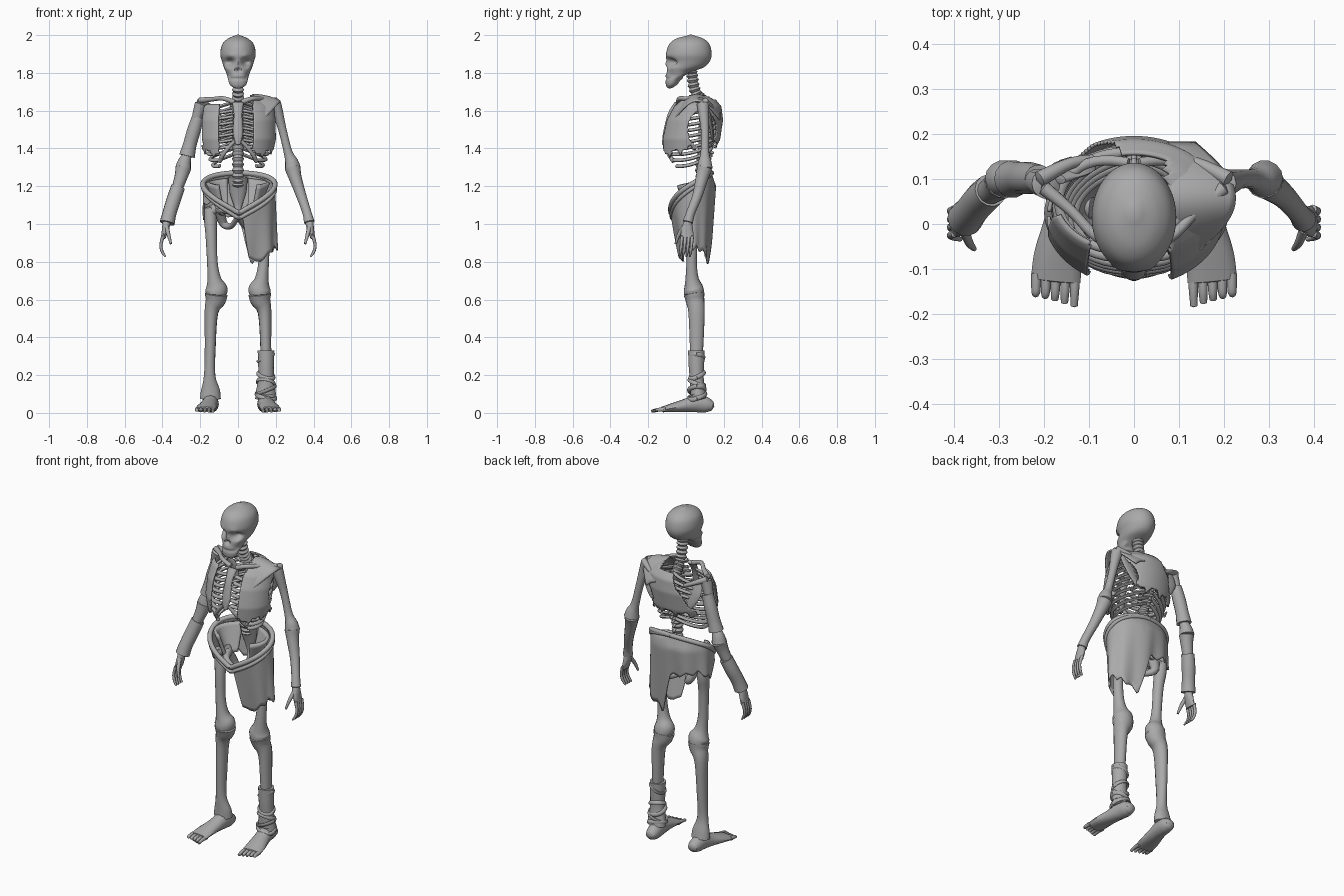
import bpy, bmesh
from math import sin, cos, pi, exp
from mathutils import Vector

cube = bpy.data.objects.get("Cube")
if cube:
    bpy.data.objects.remove(cube)

mat = bpy.data.materials.new("bone_grey")
mat.use_nodes = True
GREY = (0.4, 0.4, 0.4, 1)
mat.diffuse_color = GREY
mat.node_tree.nodes["Principled BSDF"].inputs["Base Color"].default_value = GREY
made = []


def finish(name, bm):
    bmesh.ops.recalc_face_normals(bm, faces=bm.faces[:])
    me = bpy.data.meshes.new(name)
    bm.to_mesh(me)
    bm.free()
    me.materials.append(mat)
    ob = bpy.data.objects.new(name, me)
    bpy.context.collection.objects.link(ob)
    made.append(ob)
    return ob


def spline(keys, sub):
    """Smooth curve through keys of any width."""
    out = []
    for i in range(len(keys) - 1):
        p = [keys[min(max(i + k, 0), len(keys) - 1)] for k in (-1, 0, 1, 2)]
        for s in range(sub):
            t = s / sub
            out.append([b + .5 * t * (c - a + t * (2*a - 5*b + 4*c - d + t * (3*(b - c) + d - a)))
                        for a, b, c, d in zip(*p)])
    return out + [list(keys[-1])]


def lerp(keys, t):
    t = min(max(t, keys[0][0]), keys[-1][0])
    for p, q in zip(keys, keys[1:]):
        if t <= q[0]:
            f = (t - p[0]) / (q[0] - p[0])
            return [a + (b - a) * f for a, b in zip(p[1:], q[1:])]


def bone(name, keys, side=1, n=14, sub=4, flat=False, cap=.4):
    """Loft of elliptical rings: keys are x, y, z, radius, second radius."""
    keys = [tuple(k) if len(k) == 5 else (*k, k[3]) for k in keys]
    pts = spline(keys, sub)
    pos = [Vector(p[:3]) for p in pts]
    bm = bmesh.new()
    rings, u = [], None
    for i, p in enumerate(pts):
        t = (pos[min(i + 1, len(pos) - 1)] - pos[max(i - 1, 0)]).normalized()
        if flat:
            t = Vector((0, 0, 1))
        if u is None:
            u = Vector((0, 1, 0)) if abs(t.x) > .7 else Vector((1, 0, 0))
        u = (u - t * u.dot(t)).normalized()
        w = t.cross(u)
        ring = [pos[i] + u * p[3] * cos(2*pi*k/n) + w * p[4] * sin(2*pi*k/n) for k in range(n)]
        rings.append([bm.verts.new((v.x * side, v.y, v.z)) for v in ring])
        if i in (0, len(pts) - 1):
            c = pos[i] + t * (cap * min(p[3], p[4]) * (1 if i else -1))
            pole = bm.verts.new((c.x * side, c.y, c.z))
            for k in range(n):
                bm.faces.new((pole, rings[-1][k], rings[-1][(k + 1) % n]))
    for a, b in zip(rings, rings[1:]):
        for k in range(n):
            bm.faces.new((a[k], a[(k+1) % n], b[(k+1) % n], b[k]))
    return finish(name, bm)


def sheet(name, f, nu, nv, keep=None, thick=.008):
    """Cloth or plate from a surface function, with parts torn away by a rule."""
    bm = bmesh.new()
    g = [[bm.verts.new(f(i / nu, j / nv)) for j in range(nv + 1)] for i in range(nu + 1)]
    for i in range(nu):
        for j in range(nv):
            if keep is None or keep((i + .5) / nu, (j + .5) / nv):
                bm.faces.new((g[i][j], g[i+1][j], g[i+1][j+1], g[i][j+1]))
    bmesh.ops.delete(bm, geom=[v for v in bm.verts if not v.link_faces], context='VERTS')
    bmesh.ops.remove_doubles(bm, verts=bm.verts[:], dist=.0005)
    ob = finish(name, bm)
    mod = ob.modifiers.new("thickness", 'SOLIDIFY')
    mod.thickness, mod.offset = thick, 0


def jag(a, k):
    return abs((a * k) % 1 * 2 - 1)


# Skull: cranium and jaw, then sockets, nose, brow, cheeks and mouth line
HEAD = [(1.722, .025, -.1, -.07), (1.74, .045, -.107, -.045), (1.78, .056, -.108, -.015),
        (1.805, .064, -.105, .03), (1.83, .075, -.106, .095), (1.86, .084, -.104, .125),
        (1.9, .094, -.106, .136), (1.95, .084, -.09, .125), (1.98, .056, -.055, .095),
        (1.996, .02, 0, .05)]
skull = bone("skull", [(0, (f + b) / 2, z, r, (b - f) / 2) for z, r, f, b in HEAD], n=48, sub=6, flat=True)
DENTS = [(.042, 1.857, .022, .04), (0, 1.815, .012, .025), (.04, 1.888, .016, -.008),
         (.062, 1.825, .014, -.01), (.055, 1.785, .016, .015), (0, 1.85, .01, -.006)]
for v in skull.data.vertices:
    if v.co.y < -.01:
        push = sum(d * exp(-((abs(v.co.x) - x)**2 + (v.co.z - z)**2) / r**2) for x, z, r, d in DENTS)
        if abs(v.co.x) < .045:
            push += .008 * exp(-((v.co.z - 1.77) / .005)**2)
        v.co.y += push

# Spine with a bead for each vertebra
path = spline([(0, .03, 1.81), (0, .05, 1.7), (0, .11, 1.6), (0, .135, 1.48), (0, .08, 1.33), (0, .09, 1.2)], 10)
bone("spine", [(*p, .024 + .009 * (i % 2)) for i, p in enumerate(path)], sub=2)
for i, p in enumerate(path[10::2]):
    x, y, z = p
    bone("vertebra_spur", [(0, y + .01, z, .009), (0, y + .045, z - .015, .006)], n=8)

# Rib cage
TORSO = [(1.28, .13, -.08, .11), (1.36, .165, -.115, .13), (1.45, .185, -.122, .165), (1.55, .185, -.1, .18),
         (1.62, .175, -.06, .172), (1.66, .125, -.02, .14), (1.69, .05, .01, .1)]


def torso(a, z, grow=0):
    rx, f, b = lerp(TORSO, z)
    return (rx + grow) * sin(a), (f + b) / 2 - ((b - f) / 2 + grow) * cos(a), z


for s, tag in ((1, "left"), (-1, "right")):
    for i in range(10):
        last = .15 + max(0, i - 5) * .17
        rib = []
        for k in range(13):
            a = pi - .1 + (last - pi + .1) * k / 12
            rib.append((*torso(a, 1.655 - .031 * i - .07 * sin((pi - a) * .75), -.012), .011, .009))
        bone(f"{tag}_rib", rib, s, n=8, sub=2)
    bone(f"{tag}_rib_margin", [(*torso(.1 + .13 * k, 1.44 - .022 * k, -.01), .011) for k in range(6)], s, n=8)
    bone(f"{tag}_collar_bone", [(.02, -.04, 1.645, .014), (.08, -.03, 1.665, .012),
                                (.14, .03, 1.66, .012), (.2, .08, 1.655, .016)], s)
    bone(f"{tag}_shoulder_blade", [(.17, .1, 1.63, .02, .012), (.14, .122, 1.57, .05, .011),
                                   (.12, .136, 1.5, .036, .01), (.1, .14, 1.45, .012, .008)], s)
    bone(f"{tag}_blade_ridge", [(.08, .145, 1.59, .01), (.14, .135, 1.62, .013), (.21, .1, 1.65, .018)], s)

    # Arm
    bone(f"{tag}_upper_arm", [(.195, .09, 1.635, .034), (.207, .092, 1.6, .03), (.235, .1, 1.5, .022),
                              (.265, .1, 1.38, .023), (.283, .1, 1.33, .035), (.29, .1, 1.295, .042)], s)
    bone(f"{tag}_forearm", [(.29, .098, 1.295, .042), (.303, .085, 1.245, .034), (.335, .06, 1.15, .027),
                            (.365, .025, 1.06, .024), (.377, .01, 1.01, .028)], s)
    bone(f"{tag}_palm", [(.377, .01, 1.01, .022), (.385, .006, .97, .018, .032),
                         (.396, .006, .925, .012, .036)], s)
    for k in range(4):
        y = -.021 + .018 * k
        bone(f"{tag}_finger", [(.397, y, .935, .01), (.408, y - .004, .89, .008),
                               (.402, y - .008, .855, .008), (.385, y - .013, .828, .005)], s, n=8)
    bone(f"{tag}_thumb", [(.378, -.012, .985, .012), (.367, -.04, .94, .01), (.355, -.055, .895, .006)], s, n=8)

    # Pelvis half
    def wing(u, v, s=s):
        a, k = pi - .35 - 2.1 * u, .85 - .5 * v
        return (s * (.19 * k * sin(a) + .03 * v), .035 - .115 * k * cos(a), 1.24 - .035 * u - .16 * v)
    sheet(f"{tag}_hip_wing", wing, 16, 8, thick=.018)
    bone(f"{tag}_pubic_arm", [(.1, .04, 1.08, .03), (.06, -.02, 1.07, .016), (0, -.05, 1.045, .018)], s)
    bone(f"{tag}_sit_bone", [(.1, .05, 1.07, .03), (.075, .08, 1.0, .022), (.035, .03, .99, .015),
                             (0, -.045, 1.04, .014)], s)

    # Leg and foot
    bone(f"{tag}_hip_joint", [(.09, .04, 1.09, .034), (.12, .045, 1.08, .028), (.15, .05, 1.06, .03)], s)
    bone(f"{tag}_thigh", [(.152, .05, 1.085, .03), (.147, .047, 1.03, .034), (.142, .035, .94, .03),
                          (.136, .03, .8, .028), (.126, .032, .71, .036), (.115, .04, .66, .058, .052),
                          (.115, .043, .63, .055, .055)], s)
    bone(f"{tag}_shin", [(.115, .043, .628, .06, .056), (.12, .048, .595, .054, .05), (.141, .056, .53, .036, .044),
                         (.147, .056, .35, .029, .036), (.15, .055, .2, .03, .028),
                         (.146, .065, .12, .05, .034), (.146, .07, .075, .055, .038)], s)
    bone(f"{tag}_foot", [(.14, .14, .035, .028, .025), (.14, .11, .042, .038, .041), (.145, .06, .05, .042, .048),
                         (.155, 0, .04, .046, .036), (.168, -.07, .028, .054, .024),
                         (.174, -.125, .018, .055, .015)], s)
    for k in range(5):
        x = .131 + .0215 * k
        bone(f"{tag}_toe", [(x, -.11, .018, .012), (x + .001, -.15, .016, .01),
                            (x + .002, -.182 + .007 * k, .009, .008)], s, n=8)

bone("breastbone", [(0, -.05, 1.64, .03, .012), (0, -.085, 1.58, .022, .012), (0, -.11, 1.48, .026, .012),
                    (0, -.118, 1.42, .012, .009)])
bone("sacrum", [(0, .09, 1.25, .05, .03), (0, .11, 1.17, .045, .025), (0, .115, 1.09, .02, .015),
                (0, .095, 1.04, .008)])


# Torn vest: open front, left arm hole, bare right shoulder, ragged hem
def vest(u, v):
    return torso((u * 2 - 1) * pi, 1.33 + .35 * v, .012)


def vest_keep(u, v):
    a = (u * 2 - 1) * pi
    x, y, z = vest(u, v)
    c = cos(a)
    hem = 1.375 - .035 * c + .03 * jag(a, 1.9) + .015 * jag(a, 4.3)
    if z < hem or (c > 0 and -.1 < x < .08) or (z > 1.655 and x < .07):
        return False
    if a > 0:
        return x < .09 or ((y - .085) / .075)**2 + ((z - 1.5) / .1)**2 > 1
    if c < -.3:
        return z < 1.65 + (x + .02) * 1.7 + .02 * jag(a, 3)
    return z < (1.635 if c > .3 else 1.42)


sheet("torn_vest", vest, 160, 44, vest_keep)


def flap(u, v):
    arch = sin(pi * u)
    return (.075 + .15 * v * (.4 + .6 * arch), -.065 + .245 * u, 1.585 + .1 * arch - .035 * v * v)


sheet("left_shoulder_flap", flap, 20, 10)

# Rags on the right arm
bone("right_sleeve", [(.212, .1, 1.565, .032), (.235, .102, 1.49, .036), (.255, .102, 1.42, .036),
                      (.27, .1, 1.36, .042)], -1, cap=0)
bone("right_cuff", [(.318, .075, 1.195, .037), (.34, .055, 1.13, .038), (.362, .028, 1.06, .037),
                    (.375, .012, 1.005, .04)], -1, cap=0)

# Loincloth with rolled belt, long on the left
HEM = [(-pi, 1.02), (-2.2, 1.06), (-1.5, 1.02), (-1.2, 1.1), (-.9, 1.1), (-.2, 1.035), (.1, 1.02), (.25, .82),
       (.45, .78), (1.2, .86), (1.8, .86), (2.5, .82), (2.8, .78), (3, .9), (pi, 1.02)]


def rim(a):
    return 1.06 + .21 * sin(abs(a) / 2)


def hip(a, z, grow=0):
    t = min(max((1.2 - z) / .4, 0), 1)
    f, b = -.1 + .07 * t, .155 - .035 * t - max(0, z - 1.2) * .35
    return (.005 + (.187 + .012 * t + grow) * sin(a), (f + b) / 2 - ((b - f) / 2 + grow) * cos(a), z)


def loin(u, v):
    a = (u * 2 - 1) * pi
    low = lerp(HEM, a)[0] + .025 * jag(a, 2.3)
    z = rim(a) + (low - rim(a)) * v
    return hip(a, z, .006 * v * sin(a * 9))


sheet("loincloth", loin, 120, 14)
for name, drop, r in (("belt_roll", 0, .014), ("lower_belt_roll", .03, .011)):
    ring = [k * pi / 18 for k in range(-18, 19)]
    bone(name, [(*hip(a, rim(a) - drop * (1 + cos(a - .5)) / 2, .004), r) for a in ring], n=8, sub=2)

# Wrapped rag on the left shin
bone("shin_wrap", [(.148, .055, .33, .044, .045), (.149, .055, .25, .042, .042), (.149, .057, .18, .042, .038),
                   (.147, .064, .1, .054, .042)], cap=0)
for j, z in enumerate((.29, .2, .16, .12, .09)):
    r = .04 + .003 * j
    tilt = .02 * (-1)**j
    bone("wrap_band", [(.148 + r * cos(k * pi / 8), .058 + r * .9 * sin(k * pi / 8), z + tilt * cos(k * pi / 8 + j),
                        .007, .012) for k in range(17)], n=8, sub=2)

# Smooth shading with crisp edges
bpy.ops.object.select_all(action='DESELECT')
for ob in made:
    ob.select_set(True)
bpy.context.view_layer.objects.active = made[0]
bpy.ops.object.shade_smooth_by_angle(angle=.8)
